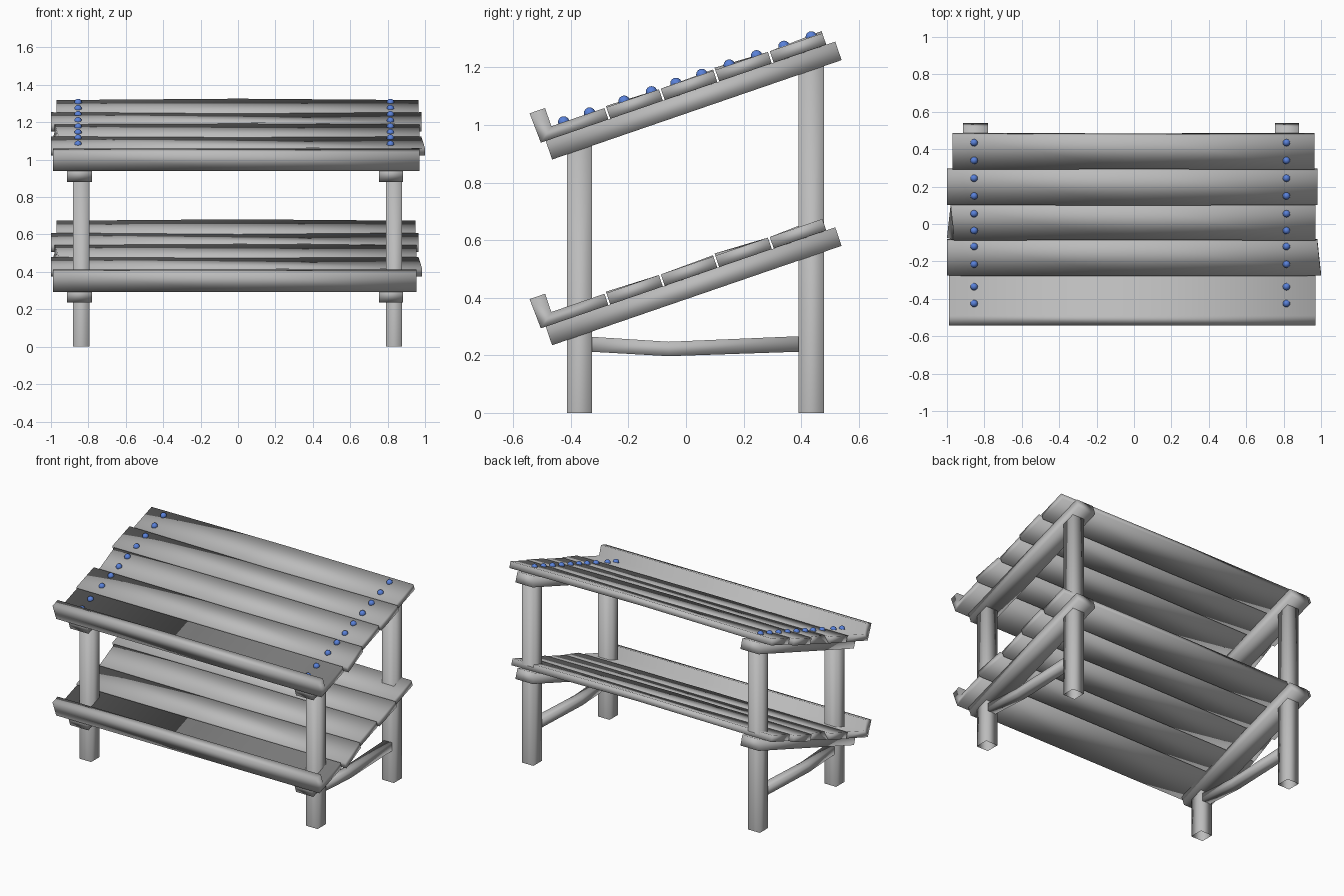
import bpy, bmesh, math
from mathutils import Vector

cube = bpy.data.objects.get("Cube")
if cube:
    bpy.data.objects.remove(cube)


def material(name, rgb):
    m = bpy.data.materials.new(name)
    m.use_nodes = True
    m.diffuse_color = (*rgb, 1)
    m.node_tree.nodes["Principled BSDF"].inputs["Base Color"].default_value = (*rgb, 1)
    return m


wood = material("grey wood", (0.5, 0.5, 0.5))
blue = material("blue nail", (0.1, 0.22, 0.7))

ANGLE = math.radians(18.95)
ALONG = Vector((0, math.cos(ANGLE), math.sin(ANGLE)))
NORMAL = Vector((0, -math.sin(ANGLE), math.cos(ANGLE)))


def slope(base_z, x, u, n):
    """Point on a sloping shelf: u up the slope, n out of it."""
    return Vector((x, -0.465, base_z)) + ALONG * u + NORMAL * n


def loft(name, rings, caps=(True, True)):
    """Skin a list of equal rings, with optional end caps."""
    bm = bmesh.new()
    rows = [[bm.verts.new(p) for p in r] for r in rings]
    k = len(rows[0])
    for a, b in zip(rows, rows[1:]):
        for i in range(k):
            j = (i + 1) % k
            bm.faces.new((a[i], a[j], b[j], b[i]))
    if caps[0]:
        bm.faces.new(rows[0][::-1])
    if caps[1]:
        bm.faces.new(rows[-1])
    bmesh.ops.recalc_face_normals(bm, faces=bm.faces[:])
    me = bpy.data.meshes.new(name)
    bm.to_mesh(me)
    bm.free()
    me.materials.append(wood)
    me.shade_smooth()
    ob = bpy.data.objects.new(name, me)
    bpy.context.collection.objects.link(ob)
    return ob


def rect(x0, x1, y0, y1, z):
    return [(x0, y0, z), (x1, y0, z), (x1, y1, z), (x0, y1, z)]


def plank(name, z, profile, left, right, bend, skew=(0, 0), bevel=0):
    """Board across the shelf; bend lifts its middle, skew slants its ends."""
    u0 = min(u for u, n in profile)
    u1 = max(u for u, n in profile)
    n0 = min(n for u, n in profile)
    rings = []
    for x, side in ((left, 0), (0.0, None), (right, 1)):
        ring = []
        for u, n in profile:
            t = 1 - (u - u0) / (u1 - u0)
            dx, lift = 0, 0
            if side is None:
                lift = bend * (1 - 2 * t)
            else:
                dx = skew[side] * t
                if side == 0 and n > n0 + 0.01:
                    dx += bevel * t
            ring.append(slope(z, x + dx, u, n + lift))
        rings.append(ring)
    loft(name, rings)


# Legs, open at the foot
for side, cx in (("right", -0.838), ("left", 0.835)):
    for end, y, top in (("front", -0.37, 0.94), ("back", 0.435, 1.22)):
        x0, x1, y0, y1 = cx - 0.043, cx + 0.043, y - 0.044, y + 0.044
        loft(f"{end}_{side}_leg", [rect(x0, x1, y0, y1, 0), rect(x0, x1, y0, y1, top)],
             caps=(False, True))
    # Sagging brace between the legs
    rings = [[(cx - 0.03, y, a), (cx + 0.03, y, a), (cx + 0.03, y, b), (cx - 0.03, y, b)]
             for y, a, b in ((-0.34, 0.213, 0.265), (-0.06, 0.197, 0.247), (0.41, 0.213, 0.267))]
    loft(f"{side}_brace", rings)

# Two sloping shelves
T0, T1 = 0.068, 0.11
LIPPED = [(-0.018, T0), (0.23, T0), (0.23, T1), (0.035, T1), (0.035, 0.177), (-0.022, 0.177)]
BOARDS = [  # left end, right end, bend, end skews, left bevel
    (-1.0, 0.98, -0.005, (0, 0.02), 0),
    (-0.98, 0.97, 0.004, (-0.02, 0), 0.04),
    (-1.0, 0.98, -0.008, (0, 0), 0),
    (-0.97, 0.965, 0.008, (0, 0), 0),
]
for shelf, z, trim in (("lower", 0.235, 0.015), ("upper", 0.88, 0)):
    for side, x0, x1 in (("right", -0.915, -0.78), ("left", 0.755, 0.882)):
        loft(f"{shelf}_{side}_beam",
             [[slope(z, x0, u, 0), slope(z, x1, u, 0), slope(z, x1, u, T0), slope(z, x0, u, T0)]
              for u in (0, 1.063)])
    plank(f"{shelf}_front_lipped_plank", z, LIPPED, -0.99, 0.97 - trim, 0)
    for i, (left, right, bend, skew, bevel) in enumerate(BOARDS):
        a = 0.237 + 0.2 * i
        b = a + 0.193
        plank(f"{shelf}_plank_{i + 1}", z, [(a, T0), (b, T0), (b, T1), (a, T1)],
              left, right - trim, bend, skew, bevel)

# Nail heads on the upper shelf, two per plank
for side, x in (("right", -0.855), ("left", 0.815)):
    for i, y in enumerate((-0.425, -0.335, -0.215, -0.12, -0.035, 0.055, 0.15, 0.245, 0.34, 0.435)):
        u = (y + 0.465 + 0.036) / math.cos(ANGLE)
        bpy.ops.mesh.primitive_uv_sphere_add(segments=12, ring_count=8, radius=0.02,
                                             location=slope(0.88, x, u, T1))
        nail = bpy.context.object
        nail.name = f"{side}_nail_{i + 1}"
        nail.data.materials.append(blue)
        bpy.ops.object.shade_smooth()
